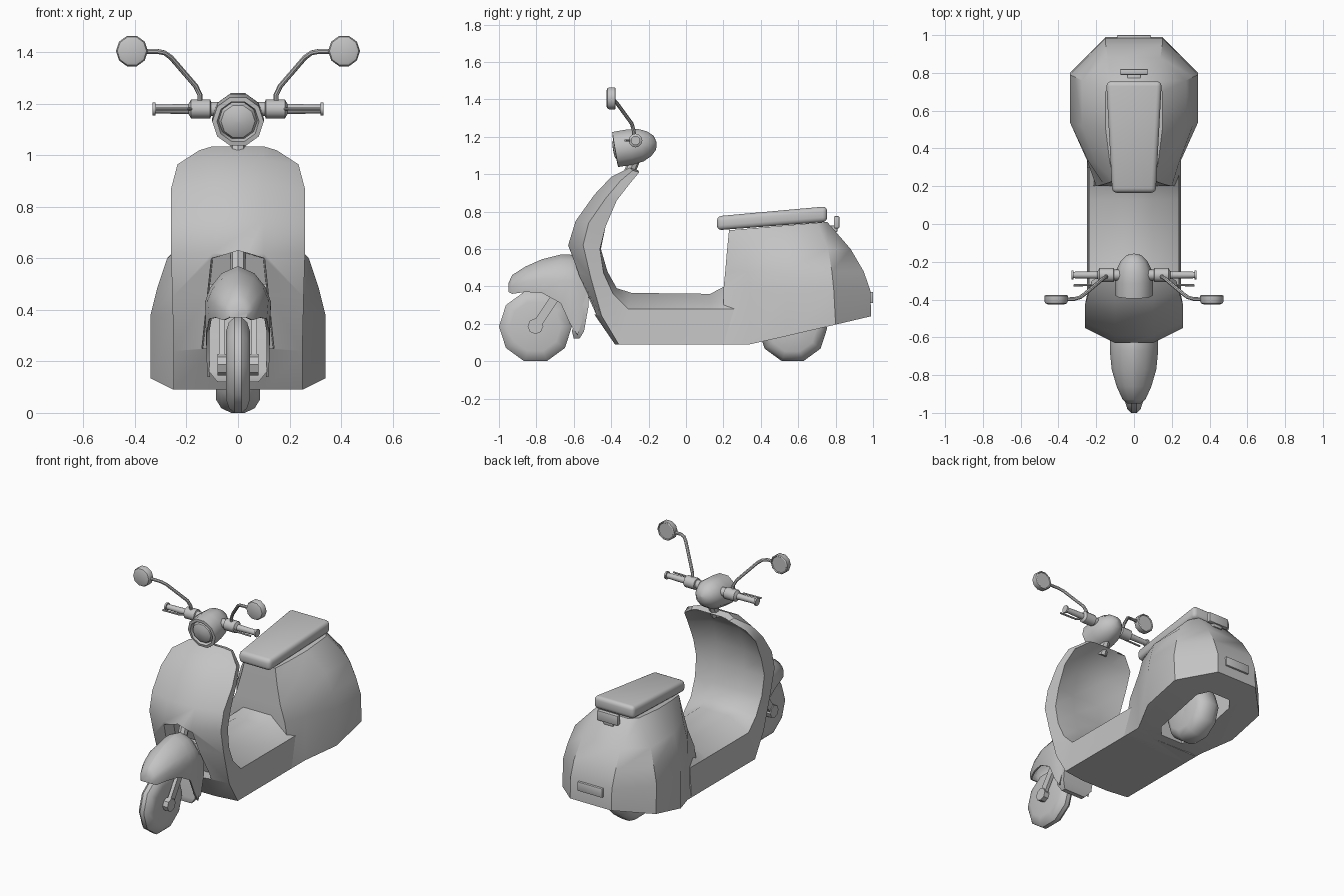
import bpy, bmesh, math
from mathutils import Vector

if "Cube" in bpy.data.objects:
    bpy.data.objects.remove(bpy.data.objects["Cube"], do_unlink=True)

grey = bpy.data.materials.new("plain grey")
grey.use_nodes = True
COLOUR = (.55, .55, .55, 1)
grey.diffuse_color = COLOUR
grey.node_tree.nodes["Principled BSDF"].inputs["Base Color"].default_value = COLOUR


def make(name, bm):
    """Turn a bmesh into a named object."""
    bmesh.ops.remove_doubles(bm, verts=bm.verts, dist=.0005)
    bmesh.ops.recalc_face_normals(bm, faces=bm.faces)
    mesh = bpy.data.meshes.new(name)
    bm.to_mesh(mesh)
    bm.free()
    mesh.materials.append(grey)
    obj = bpy.data.objects.new(name, mesh)
    bpy.context.collection.objects.link(obj)
    return obj


def finish(obj, angle=38):
    """Bake modifiers, then smooth with sharp creases kept."""
    bpy.context.view_layer.update()
    deps = bpy.context.evaluated_depsgraph_get()
    mesh = bpy.data.meshes.new_from_object(obj.evaluated_get(deps))
    obj.modifiers.clear()
    obj.data = mesh
    mesh.shade_smooth()
    mesh.set_sharp_from_angle(angle=math.radians(angle))
    return obj


def loft(name, rings, closed=True):
    """Skin a list of equal rings and cap both ends."""
    bm = bmesh.new()
    rows = [[bm.verts.new(p) for p in ring] for ring in rings]
    n = len(rows[0])
    for a, b in zip(rows, rows[1:]):
        for i in range(n if closed else n - 1):
            j = (i + 1) % n
            bm.faces.new((a[i], a[j], b[j], b[i]))
    bm.faces.new(rows[0])
    bm.faces.new(rows[-1])
    return make(name, bm)


def both(half):
    """Mirror the +x half of a ring to make the whole ring."""
    return half + [(-x, y, z) for x, y, z in reversed(half)]


def lathe(name, origin, axis, profile, n=10):
    """Revolve (distance, radius) pairs about an axis."""
    axis = Vector(axis).normalized()
    ref = Vector((0, 1, 0)) if abs(axis.x) > .7 else Vector((1, 0, 0))
    v = axis.cross(ref).normalized()
    u = v.cross(axis)
    turns = [math.tau * i / n for i in range(n)]
    rings = [[Vector(origin) + axis * t + (u * math.cos(a) + v * math.sin(a)) * max(r, .001)
              for a in turns] for t, r in profile]
    return finish(loft(name, rings))


def rod(name, start, end, radius, n=8):
    span = Vector(end) - Vector(start)
    return lathe(name, start, span, [(0, radius), (span.length, radius)], n)


def tube(name, points, radius):
    curve = bpy.data.curves.new(name, 'CURVE')
    curve.dimensions = '3D'
    curve.bevel_depth = radius
    curve.bevel_resolution = 2
    curve.use_fill_caps = True
    spline = curve.splines.new('POLY')
    spline.points.add(len(points) - 1)
    for point, co in zip(spline.points, points):
        point.co = (*co, 1)
    temp = bpy.data.objects.new(name, curve)
    bpy.context.collection.objects.link(temp)
    bm = bmesh.new()
    bpy.context.view_layer.update()
    bm.from_mesh(temp.evaluated_get(bpy.context.evaluated_depsgraph_get()).to_mesh())
    bpy.data.objects.remove(temp)
    return finish(make(name, bm))


def bevel(obj, width, segments=2):
    mod = obj.modifiers.new("bevel", 'BEVEL')
    mod.width, mod.segments = width, segments
    return obj


def box(name, lo, hi, width=.006):
    (x0, y0, z0), (x1, y1, z1) = lo, hi
    rings = [[(x0, y0, z), (x1, y0, z), (x1, y1, z), (x0, y1, z)] for z in (z0, z1)]
    return finish(bevel(loft(name, rings), width))


def cut(obj, cutter):
    cutter.hide_render = True
    mod = obj.modifiers.new("cut", 'BOOLEAN')
    mod.object, mod.operation, mod.solver = cutter, 'DIFFERENCE', 'EXACT'
    finish(obj)
    bpy.data.objects.remove(cutter)


# Footboard sweeping up into the leg shield: half width, then (y, z) of
# the outer middle, outer edge, inner edge and inner middle
stations = [
    (.25, (.3, .09), (.3, .09), (.3, .28), (.3, .45)),
    (.25, (.2, .09), (.2, .09), (.2, .28), (.205, .4)),
    (.25, (.13, .09), (.13, .09), (.13, .28), (.13, .36)),
    (.25, (-.38, .09), (-.36, .09), (-.31, .28), (-.29, .365)),
    (.25, (-.49, .25), (-.45, .24), (-.39, .36), (-.37, .39)),
    (.255, (-.58, .46), (-.51, .45), (-.44, .47), (-.42, .48)),
    (.26, (-.63, .62), (-.55, .62), (-.46, .6), (-.455, .6)),
    (.26, (-.59, .75), (-.52, .74), (-.43, .72), (-.46, .73)),
    (.26, (-.49, .89), (-.43, .87), (-.37, .86), (-.42, .88)),
    (.235, (-.4, .985), (-.35, .965), (-.3, .95), (-.34, .975)),
    (.15, (-.3, 1.035), (-.285, 1.02), (-.25, 1.01), (-.255, 1.02)),
]
shield = loft("leg_shield_and_floor", [
    both([(.1, *o), (w, *oe), (w - .012, *ie), (.1, *ic)]) for w, o, oe, ie, ic in stations])

# Arched recess behind the front wheel
arch = [(.16, .25), (.115, .6), (0, .63), (-.115, .6), (-.16, .25)]
recess = loft("recess_cutter", [
    [(x, -.8, z) for x, z in arch],
    [(x * .85, -.41 - (z - .25) * .36, z) for x, z in arch]])
cut(shield, recess)

# Rear body: plan outlines stacked upwards
def belly(y):
    return .09 + max(0, y - .35) * .235

def brow(y):
    return .7 + (y - .23) * .085

levels = [
    (belly, [(.25, .2), (.25, .34), (.34, .54), (.34, .8), (.15, .99)]),
    (lambda y: .38, [(.2, .2), (.25, .34), (.34, .54), (.34, .79), (.15, .985)]),
    (lambda y: .48, [(.16, .21), (.24, .33), (.315, .53), (.315, .78), (.15, .95)]),
    (lambda y: .6, [(.13, .22), (.2, .32), (.275, .52), (.275, .76), (.14, .88)]),
    (brow, [(.11, .23), (.13, .34), (.15, .5), (.15, .7), (.11, .755)]),
]
rear = loft("rear_body", [both([(x, y, height(y)) for x, y in plan]) for height, plan in levels])
well = loft("wheel_well_cutter", [
    both([(.08, .36, z), (.13, .42, z), (.13, .76, z), (.08, .82, z)]) for z in (0, .42)])
cut(rear, well)

# Seat
seat = loft("seat", [both([(.115, .165, .7), (.115, .165, .775)]),
                     both([(.147, .755, .745), (.147, .755, .828)])])
finish(bevel(seat, .025, 3))

# Tail lamp, its bracket and the rear plate
box("tail_lamp", (-.075, .79, .71), (.075, .82, .775))
box("tail_lamp_bracket", (-.035, .7, .69), (.035, .81, .725))
box("rear_plate", (-.09, .97, .31), (.09, 1, .37), .004)

# Wheels
def wheel(name, y, radius, half):
    side = [(half * .85, 0), (half, radius * .7), (half * .75, radius * .9), (half * .3, radius)]
    profile = [(-t, r) for t, r in side] + side[::-1]
    lathe(name, (0, y, radius * math.cos(math.pi / 10)), (1, 0, 0), profile)

wheel("front_wheel", -.805, .195, .047)
wheel("rear_wheel", .57, .185, .086)

# Front fender: y, half width, lower edge, top
ribs = [(-.95, .035, .37, .415), (-.93, .06, .36, .46), (-.86, .092, .37, .505),
        (-.77, .118, .365, .545), (-.67, .128, .31, .57), (-.62, .128, .2, .57),
        (-.58, .125, .14, .56), (-.525, .115, .3, .5)]
arches = []
for y, w, low, top in ribs:
    mid = max(low + (top - low) * .4, top - .14)
    arches.append(both([(w * .95, y, low), (w, y, mid), (w * .85, y, mid + (top - mid) * .4),
                        (w * .5, y, top - (top - mid) * .2), (.001, y, top)]))
fender = loft("front_fender", arches, closed=False)
shell = fender.modifiers.new("shell", 'SOLIDIFY')
shell.thickness = .01
finish(fender)

# Mudflap closing the back of the fender
flap = [(.08, -.6, -.57, .12), (.112, -.61, -.545, .16), (.118, -.57, -.52, .3), (.11, -.56, -.52, .5)]
finish(loft("mudflap", [both([(w, front, z), (w, back, z)]) for w, front, back, z in flap]))

# Steering column, visible above the fender and above the shield
rod("lower_column", (0, -.59, .5), (0, -.53, .66), .03)
rod("upper_neck", (0, -.31, .99), (0, -.27, 1.09), .03)

# Headlamp housing with a sunken lens
lathe("headlamp", (0, -.27, 1.15), (0, -1, -.17), [
    (-.115, 0), (-.105, .04), (-.075, .07), (-.03, .092), (.03, .1), (.11, .1),
    (.112, .082), (.09, .075), (.108, .066), (.12, .04), (.122, 0)])

# Paired parts on the left and right
for side, s in (("left", 1), ("right", -1)):
    # Fork arm and axle cap
    axle = Vector((s * .045, -.805, .187))
    lathe(side + "_axle_cap", axle, (s, 0, 0), [(0, .042), (.035, .042)], 8)
    arm = []
    for y, z in ((-.8, .19), (-.66, .4)):
        arm.append([(s * x, y + d, z - d * .6) for x, d in
                    ((.052, -.02), (.074, -.02), (.074, .02), (.052, .02))])
    finish(loft(side + "_fork_arm", arm))

    # Handlebar, grip end and switch sleeve
    lathe(side + "_handlebar", (0, -.27, 1.18), (s, 0, 0), [
        (.05, .028), (.105, .028), (.108, .037), (.182, .037), (.192, .02),
        (.32, .017), (.321, .025), (.332, .025)], 12)
    tube(side + "_brake_lever", [(s * .16, -.28, 1.18), (s * .2, -.322, 1.18), (s * .32, -.325, 1.18)], .006)

    # Mirror stalk and mirror
    tube(side + "_mirror_stalk", [
        (s * .148, -.275, 1.19), (s * .148, -.28, 1.235), (s * .165, -.29, 1.27),
        (s * .26, -.37, 1.38), (s * .285, -.388, 1.398), (s * .315, -.397, 1.404),
        (s * .4, -.398, 1.404)], .01)
    lathe(side + "_mirror", (s * .412, -.4, 1.405), (0, 1, 0), [
        (-.025, .045), (-.02, .057), (-.01, .062), (.02, .062), (.024, .056), (.019, .052)])
